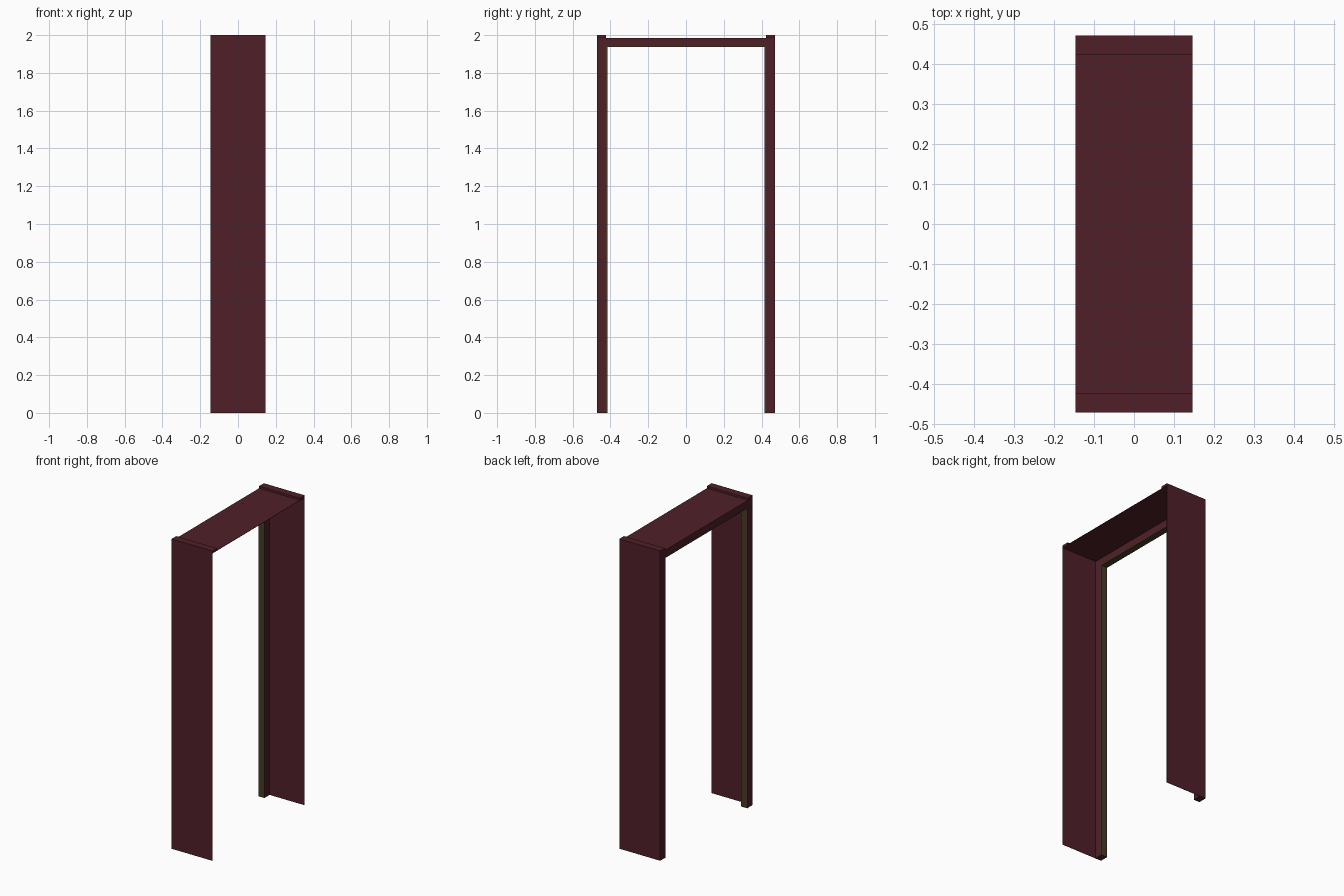
import bpy
import bmesh
from mathutils import Vector

if "Cube" in bpy.data.objects:
    bpy.data.objects.remove(bpy.data.objects["Cube"])


def material(name, color):
    m = bpy.data.materials.new(name)
    m.diffuse_color = color
    m.use_nodes = True
    m.node_tree.nodes["Principled BSDF"].inputs["Base Color"].default_value = m.diffuse_color
    return m


MAROON = material("maroon_paint", (0.08, 0.0137, 0.022, 1))
BROWN = material("brown_seal", (0.065, 0.042, 0.02, 1))


def box(name, lo, hi, mat):
    """Axis-aligned box between two corners."""
    lo, hi = Vector(lo), Vector(hi)
    bm = bmesh.new()
    bmesh.ops.create_cube(bm, size=1)
    bmesh.ops.scale(bm, vec=hi - lo, verts=bm.verts)
    bmesh.ops.translate(bm, vec=(lo + hi) / 2, verts=bm.verts)
    mesh = bpy.data.meshes.new(name)
    bm.to_mesh(mesh)
    bm.free()
    mesh.materials.append(mat)
    obj = bpy.data.objects.new(name, mesh)
    bpy.context.collection.objects.link(obj)
    return obj


X0, X1 = -0.1455, 0.1465      # frame depth
BAR = -0.103                  # inner side of the edge bars
OUT, IN = 0.471, 0.423        # half widths outside and inside
TOP, HEAD, LINTEL = 2.0, 1.986, 1.943
SHEET, SEAL = 0.002, 0.007


def side_box(name, s, x0, x1, y0, y1, z0, z1, mat):
    """Box on the left (s=-1) or right (s=1) side of the opening."""
    ya, yb = sorted((s * y0, s * y1))
    box(name, (x0, ya, z0), (x1, yb, z1), mat)


# Jambs: thin side panel, edge bar, raised top cap and sealing strip
for label, s in (("left", -1), ("right", 1)):
    side_box(label + "_jamb_panel", s, BAR, X1, OUT - SHEET, OUT, 0, TOP, MAROON)
    side_box(label + "_jamb_bar", s, X0, BAR, IN, OUT, 0, TOP, MAROON)
    side_box(label + "_top_cap", s, BAR, X1, IN, OUT - SHEET, HEAD - SHEET, TOP, MAROON)
    side_box(label + "_seal", s, X0 - 0.001, BAR, IN - SEAL, IN, 0, LINTEL, BROWN)

# Head: thin top panel, edge bar and sealing strip
box("head_panel", (BAR, -IN, HEAD - SHEET), (X1, IN, HEAD), MAROON)
box("head_bar", (X0, -IN, LINTEL), (BAR, IN, HEAD), MAROON)
box("head_seal", (X0 - 0.001, -IN + SEAL, LINTEL - SEAL), (BAR, IN - SEAL, LINTEL), BROWN)
